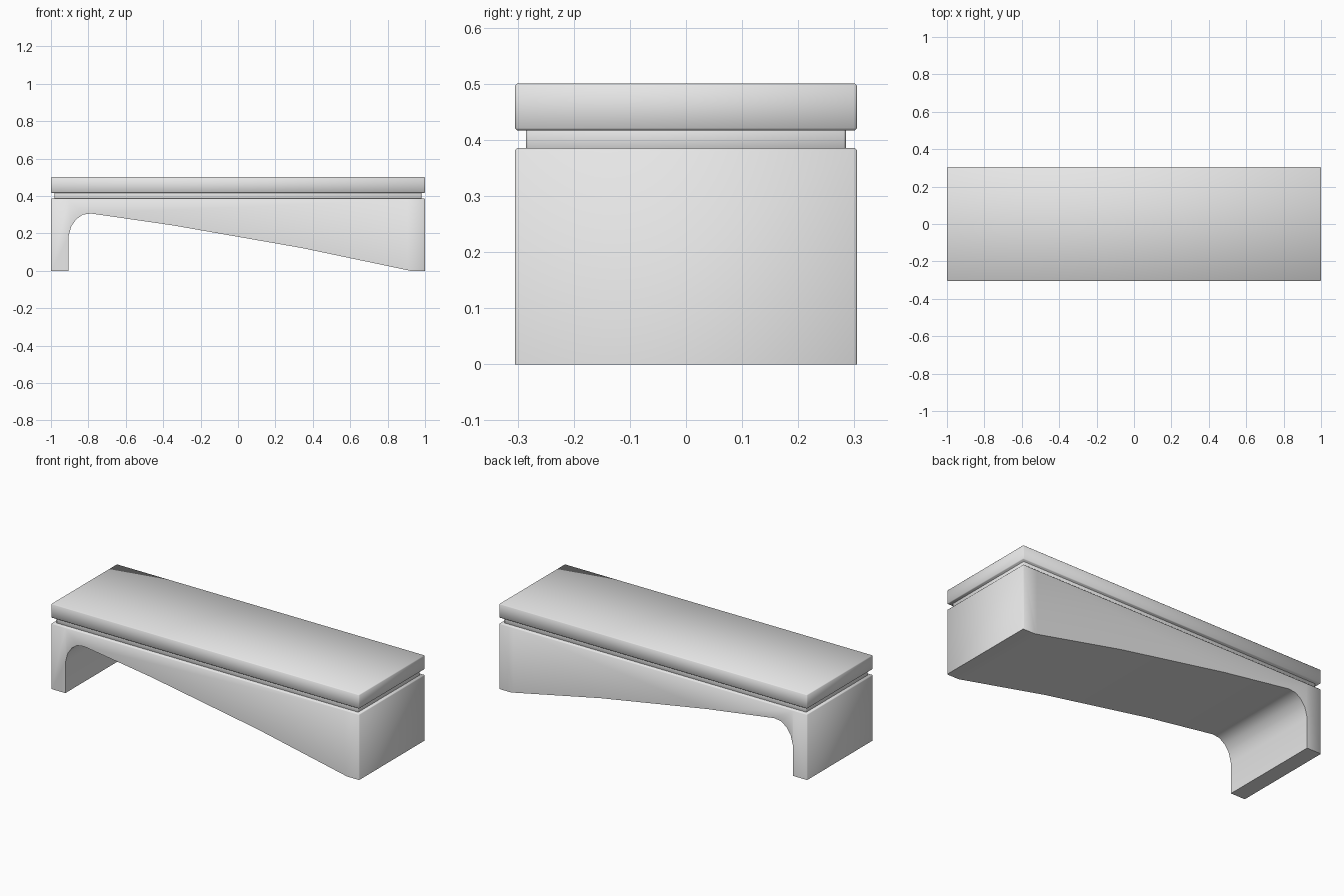
import bpy, bmesh, math

cube = bpy.data.objects.get("Cube")
if cube:
    bpy.data.objects.remove(cube, do_unlink=True)

HALF_X, HALF_Y = 1.0, 0.305
CHAMFER = 0.004

grey = bpy.data.materials.new("light grey")
grey.use_nodes = True
grey.diffuse_color = (0.8, 0.8, 0.8, 1)
grey.node_tree.nodes["Principled BSDF"].inputs["Base Color"].default_value = grey.diffuse_color


def finish(name, bm):
    """Turn the bmesh into a smooth-shaded object with sharp hard corners."""
    bmesh.ops.recalc_face_normals(bm, faces=bm.faces)
    mesh = bpy.data.meshes.new(name)
    bm.to_mesh(mesh)
    bm.free()
    mesh.materials.append(grey)
    obj = bpy.data.objects.new(name, mesh)
    bpy.context.collection.objects.link(obj)
    bpy.ops.object.select_all(action="DESELECT")
    obj.select_set(True)
    bpy.context.view_layer.objects.active = obj
    bpy.ops.object.shade_smooth_by_angle(angle=math.radians(60))


def chamfer(bm, edges):
    bmesh.ops.bevel(bm, geom=edges, offset=CHAMFER, offset_type="OFFSET",
                    segments=1, affect="EDGES", profile=0.5)


def chamfered_box(name, half_x, half_y, bottom, top):
    bm = bmesh.new()
    bmesh.ops.create_cube(bm, size=1)
    for v in bm.verts:
        v.co.x *= 2 * half_x
        v.co.y *= 2 * half_y
        v.co.z = top if v.co.z > 0 else bottom
    chamfer(bm, bm.edges[:])
    finish(name, bm)


# Base: side profile with a hooked arch and a long sloping underside
TOP = 0.385
LEG = 0.907
profile = [(-HALF_X, TOP), (-HALF_X, 0), (-LEG, 0), (-LEG, 0.18), (-0.892, 0.237),
           (-0.865, 0.275), (-0.83, 0.3), (-0.785, 0.306), (-0.35, 0.243),
           (0.34, 0.122), (LEG, 0.003), (0.92, 0), (HALF_X, 0), (HALF_X, TOP)]
bm = bmesh.new()
side = bm.faces.new([bm.verts.new((x, -HALF_Y, z)) for x, z in profile])
extruded = bmesh.ops.extrude_face_region(bm, geom=[side], use_keep_orig=True)["geom"]
for v in extruded:
    if isinstance(v, bmesh.types.BMVert):
        v.co.y = HALF_Y
# Split the sides where the legs end
for x in (-LEG, LEG):
    bmesh.ops.bisect_plane(bm, geom=bm.verts[:] + bm.edges[:] + bm.faces[:],
                           dist=0.0001, plane_co=(x, 0, 0), plane_no=(1, 0, 0))


def on_rim(edge):
    """Top border and the four upright corners."""
    a, b = (v.co for v in edge.verts)
    at_end = min(a.x * b.x, abs(a.x), abs(b.x)) > HALF_X - 0.001
    at_side = a.y * b.y > 0
    at_top = min(a.z, b.z) > TOP - 0.001
    return (at_top and (at_end or at_side) and not (at_side and abs(a.x - b.x) < 0.001 and not at_end)) \
        or (at_end and at_side)


chamfer(bm, [e for e in bm.edges if on_rim(e)])
finish("bench_base", bm)

# Recessed neck and the seat slab above it
chamfered_box("recessed_neck", HALF_X - 0.02, HALF_Y - 0.02, TOP - 0.01, 0.43)
chamfered_box("seat_slab", HALF_X, HALF_Y, 0.417, 0.5)
